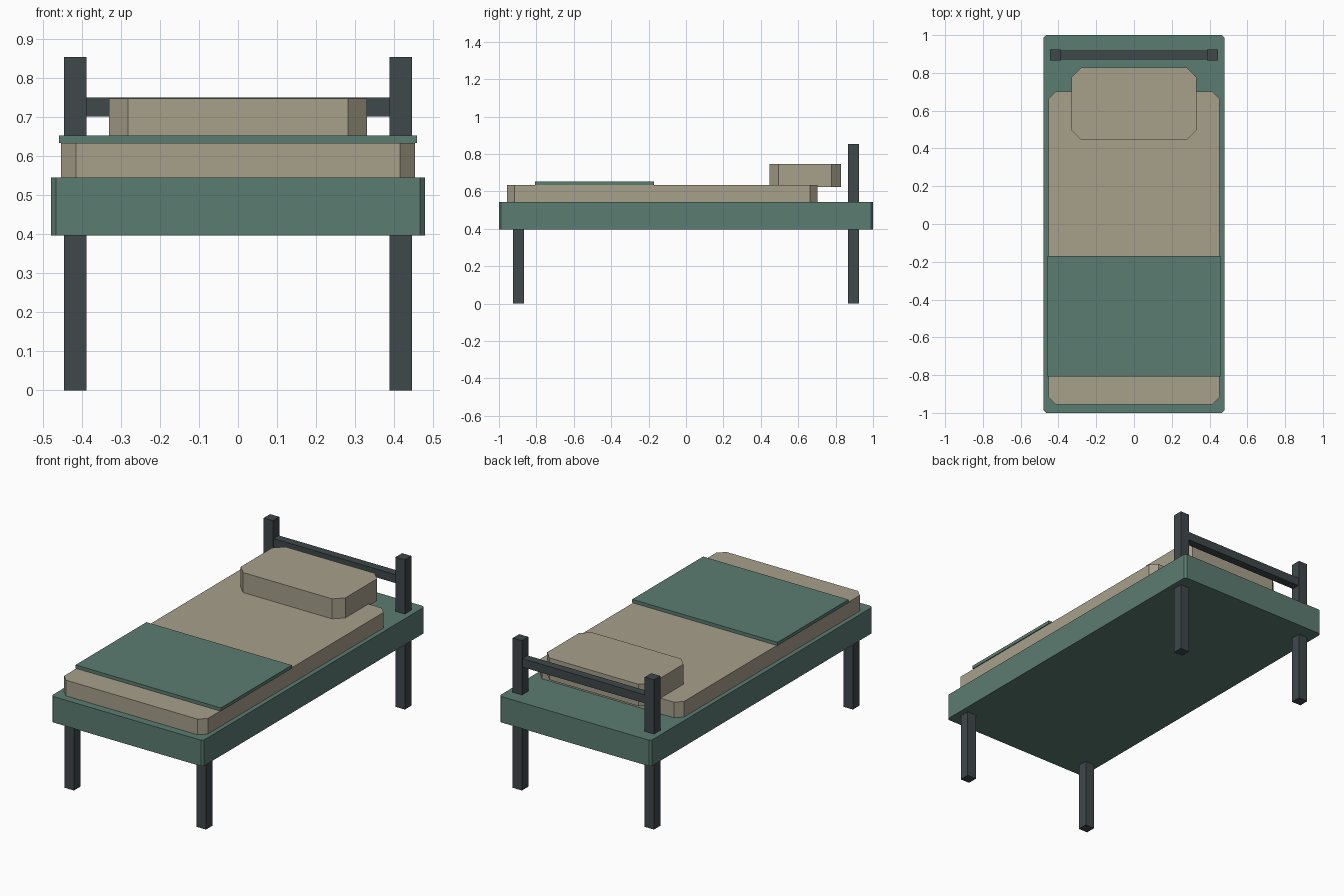
import bpy, bmesh

if "Cube" in bpy.data.objects:
    bpy.data.objects.remove(bpy.data.objects["Cube"])


def material(name, color):
    m = bpy.data.materials.new(name)
    m.diffuse_color = color
    m.use_nodes = True
    m.node_tree.nodes["Principled BSDF"].inputs["Base Color"].default_value = m.diffuse_color
    return m


GREEN = material("green", (0.105, 0.20, 0.165, 1))
TAN = material("tan", (0.39, 0.35, 0.26, 1))
DARK = material("dark", (0.05, 0.065, 0.07, 1))


def box(name, x, y, z, mat, corner=0.0):
    """Box from (min, max) ranges, with optional chamfered upright edges."""
    bm = bmesh.new()
    bmesh.ops.create_cube(bm, size=1)
    for v in bm.verts:
        v.co = [r[0] if c < 0 else r[1] for c, r in zip(v.co, (x, y, z))]
    if corner:
        upright = [e for e in bm.edges
                   if abs(e.verts[0].co.z - e.verts[1].co.z) > 1e-4]
        bmesh.ops.bevel(bm, geom=upright, offset=corner, segments=1,
                        affect='EDGES')
    mesh = bpy.data.meshes.new(name)
    bm.to_mesh(mesh)
    bm.free()
    mesh.materials.append(mat)
    obj = bpy.data.objects.new(name, mesh)
    bpy.context.collection.objects.link(obj)
    return obj


# Frame and bedding
box("bed_frame", (-0.478, 0.478), (-1, 1), (0.396, 0.544), GREEN, 0.012)
box("mattress", (-0.453, 0.453), (-0.956, 0.702), (0.53, 0.633), TAN, 0.038)
box("blanket", (-0.458, 0.458), (-0.808, -0.17), (0.633, 0.652), GREEN)
box("pillow", (-0.33, 0.33), (0.446, 0.828), (0.622, 0.747), TAN, 0.049)

# Front legs and tall headboard posts
h = 0.029
for side, cx in (("left", -0.416), ("right", 0.416)):
    x = (cx - h, cx + h)
    box(f"front_leg_{side}", x, (-0.895 - h, -0.895 + h), (0, 0.40), DARK)
    box(f"headboard_post_{side}", x, (0.895 - h, 0.895 + h), (0, 0.853), DARK)

# Headboard rail
box("headboard_rail", (-0.40, 0.40), (0.872, 0.919), (0.701, 0.749), DARK)
